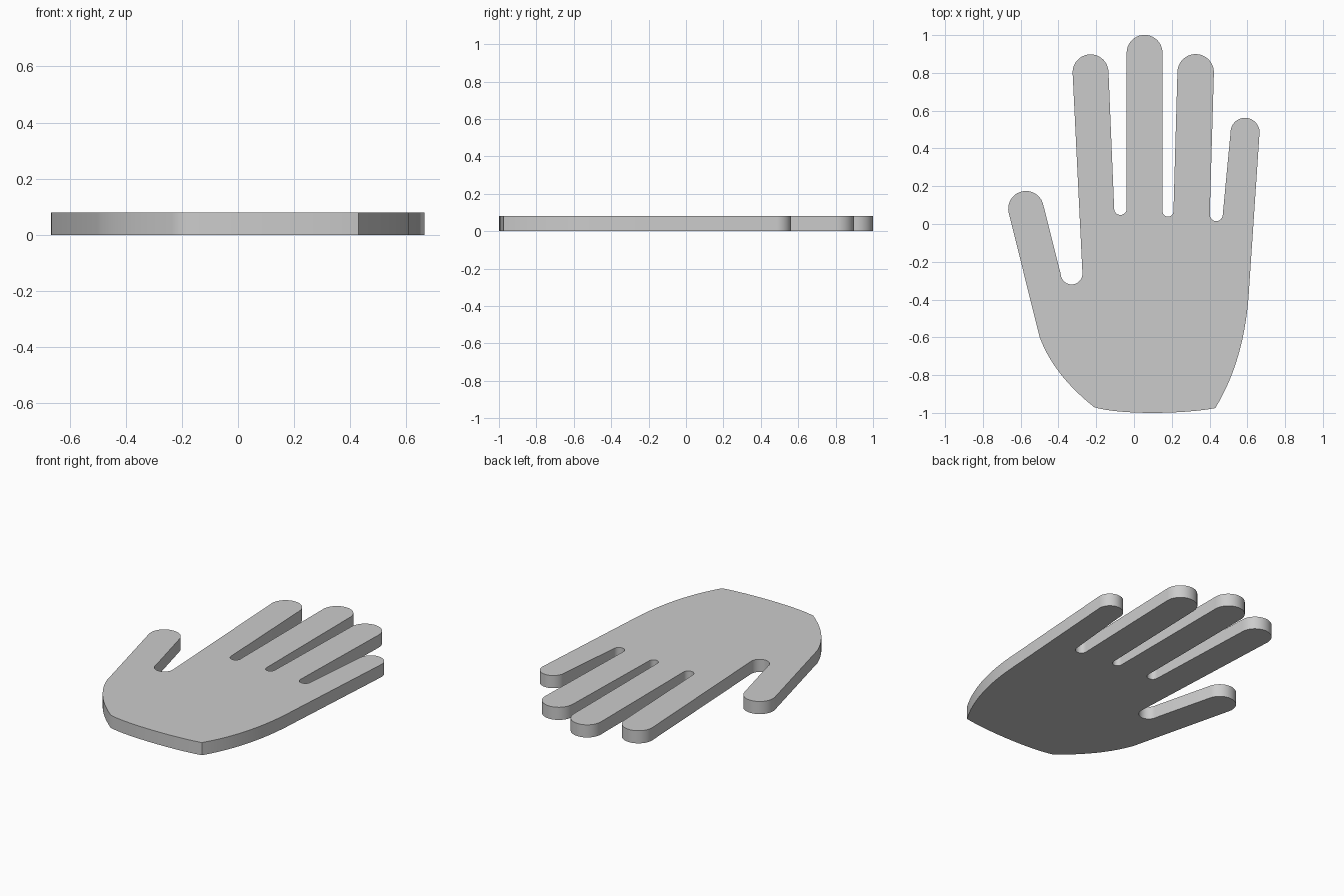
import bpy, bmesh, math
from mathutils import Vector

if "Cube" in bpy.data.objects:
    bpy.data.objects.remove(bpy.data.objects["Cube"])

THICK = 0.08


def cap(a, b, side):
    """Half circle from a to b; side +1 bulges up (fingertip), -1 down (web)."""
    a, b = Vector(a), Vector(b)
    mid, half = (a + b) / 2, (b - a) / 2
    up = Vector((-half.y, half.x)) * side
    n = 20
    return [mid - half * math.cos(math.pi * i / n) + up * math.sin(math.pi * i / n)
            for i in range(n + 1)]


def bezier(p0, p1, p2, p3, n=16):
    """Cubic curve without its two end points."""
    p0, p1, p2, p3 = map(Vector, (p0, p1, p2, p3))
    return [p0 * (1 - t) ** 3 + p1 * 3 * t * (1 - t) ** 2 + p2 * 3 * t * t * (1 - t) + p3 * t ** 3
            for t in (i / n for i in range(1, n))]


# Fingertips (left, right) and the webs between neighbouring fingers
tips = [((-0.664, 0.062), (-0.48, 0.10)),
        ((-0.325, 0.802), (-0.135, 0.804)),
        ((-0.039, 0.906), (0.151, 0.906)),
        ((0.23, 0.804), (0.423, 0.802)),
        ((0.511, 0.482), (0.665, 0.488))]
webs = [((-0.388, -0.265), (-0.273, -0.26)),
        ((-0.105, 0.081), (-0.039, 0.081)),
        ((0.151, 0.068), (0.209, 0.068)),
        ((0.401, 0.05), (0.47, 0.05))]

outline = []
for i, (a, b) in enumerate(tips):
    outline += cap(a, b, 1)
    if i < len(webs):
        outline += cap(*webs[i], -1)

# Outer palm edge, wrist and thumb base
palm_r, wrist_r = (0.61, -0.33), (0.43, -0.975)
wrist_l, palm_l = (-0.21, -0.97), (-0.5, -0.597)
outline += [Vector(palm_r)] + bezier(palm_r, (0.597, -0.59), (0.537, -0.8), wrist_r)
outline += [Vector(wrist_r)] + bezier(wrist_r, (0.25, -1.008), (-0.08, -1.01), wrist_l)
outline += [Vector(wrist_l)] + bezier(wrist_l, (-0.35, -0.86), (-0.45, -0.735), palm_l)
outline += [Vector(palm_l)]

# Extrude the outline into a flat plate
bm = bmesh.new()
face = bm.faces.new([bm.verts.new((p.x, p.y, 0)) for p in outline])
ext = bmesh.ops.extrude_face_region(bm, geom=[face], use_keep_orig=True)
bmesh.ops.translate(bm, vec=(0, 0, THICK),
                    verts=[g for g in ext["geom"] if isinstance(g, bmesh.types.BMVert)])
bmesh.ops.recalc_face_normals(bm, faces=bm.faces)
mesh = bpy.data.meshes.new("hand")
bm.to_mesh(mesh)
bm.free()

hand = bpy.data.objects.new("hand", mesh)
bpy.context.collection.objects.link(hand)
bpy.context.view_layer.objects.active = hand
hand.select_set(True)
bpy.ops.object.shade_smooth_by_angle(angle=math.radians(30))
